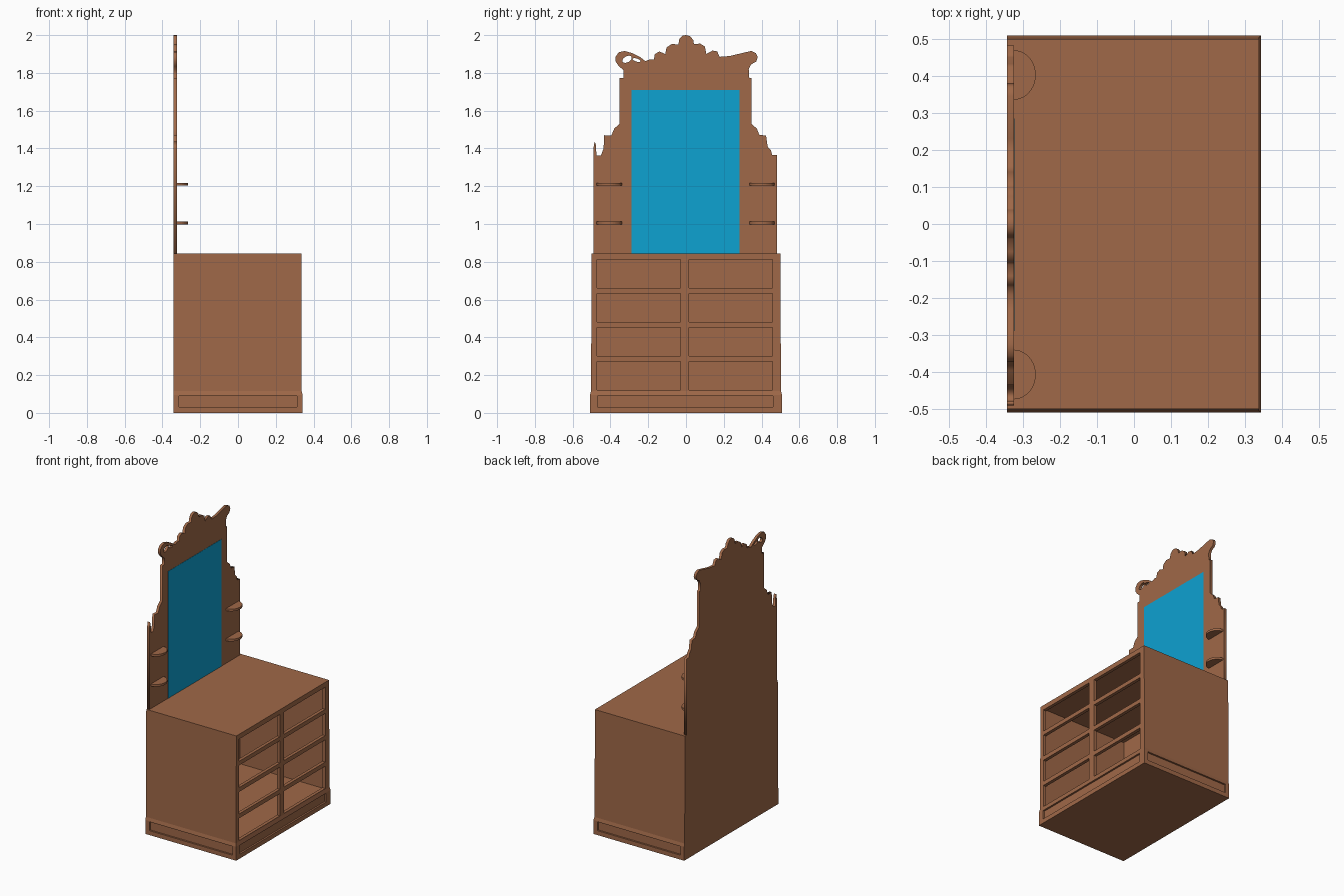
import bpy, bmesh, math

if "Cube" in bpy.data.objects:
    bpy.data.objects.remove(bpy.data.objects["Cube"])


def material(name, rgb):
    m = bpy.data.materials.new(name)
    m.diffuse_color = (*rgb, 1)
    m.use_nodes = True
    m.node_tree.nodes["Principled BSDF"].inputs["Base Color"].default_value = m.diffuse_color
    return m


wood = material("wood", (0.35, 0.14, 0.065))
glass = material("mirror_blue", (0.004, 0.36, 0.64))


def mesh_object(name, bm, mat=wood):
    bmesh.ops.recalc_face_normals(bm, faces=bm.faces)
    me = bpy.data.meshes.new(name)
    bm.to_mesh(me)
    bm.free()
    ob = bpy.data.objects.new(name, me)
    me.materials.append(mat)
    bpy.context.collection.objects.link(ob)
    return ob


def box(name, x0, x1, y0, y1, z0, z1, mat=wood):
    bm = bmesh.new()
    bmesh.ops.create_cube(bm, size=1)
    for v in bm.verts:
        v.co = ((x0 + x1) / 2 + v.co.x * (x1 - x0),
                (y0 + y1) / 2 + v.co.y * (y1 - y0),
                (z0 + z1) / 2 + v.co.z * (z1 - z0))
    return mesh_object(name, bm, mat)


# Cabinet: stacked rectangles, slightly flared at the plinth
bm = bmesh.new()
rings = []
for x, y, z in [(0.342, 0.508, 0), (0.342, 0.508, 0.095),
                (0.337, 0.503, 0.115), (0.337, 0.499, 0.845)]:
    rings.append([bm.verts.new(p) for p in
                  [(-0.342, -y, z), (x, -y, z), (x, y, z), (-0.342, y, z)]])
for a, b in zip(rings, rings[1:]):
    for i in range(4):
        j = (i + 1) % 4
        bm.faces.new((a[i], a[j], b[j], b[i]))
bm.faces.new(rings[0][::-1])
bm.faces.new(rings[-1])
cabinet = mesh_object("cabinet", bm)

# Hollow inside, eight drawer openings and plinth recesses
cutters = [box("cavity_cutter", -0.322, 0.315, -0.482, 0.482, 0.105, 0.827)]
for y0, y1 in [(-0.472, -0.03), (0.016, 0.458)]:
    for z0 in (0.122, 0.302, 0.482, 0.661):
        cutters.append(box("opening_cutter", 0.29, 0.4, y0, y1, z0, z0 + 0.151))
cutters.append(box("plinth_front_cutter", 0.33, 0.4, -0.468, 0.46, 0.03, 0.09))
for s in (-1, 1):
    y0, y1 = sorted((s * 0.496, s * 0.6))
    cutters.append(box("plinth_side_cutter", -0.313, 0.313, y0, y1, 0.03, 0.09))
bpy.context.view_layer.objects.active = cabinet
for c in cutters:
    c.hide_render = True
    mod = cabinet.modifiers.new("cut", 'BOOLEAN')
    mod.operation = 'DIFFERENCE'
    mod.solver = 'EXACT'
    mod.object = c
    bpy.ops.object.modifier_apply(modifier=mod.name)
    bpy.data.objects.remove(c, do_unlink=True)

# Carved mirror back: outline in (y, z), extruded along x
outline = [
    (-0.49, 0.845), (-0.49, 1.40), (-0.484, 1.437), (-0.477, 1.42), (-0.474, 1.362),
    (-0.45, 1.364), (-0.436, 1.40), (-0.434, 1.47), (-0.395, 1.468), (-0.38, 1.505),
    (-0.352, 1.53), (-0.352, 1.772), (-0.331, 1.772), (-0.331, 1.815),
    (-0.355, 1.835), (-0.372, 1.86), (-0.372, 1.887), (-0.355, 1.91), (-0.325, 1.916),
    (-0.285, 1.905), (-0.24, 1.882), (-0.215, 1.862), (-0.19, 1.872), (-0.17, 1.87),
    (-0.165, 1.9), (-0.14, 1.913), (-0.11, 1.9), (-0.103, 1.935), (-0.075, 1.953),
    (-0.04, 1.95), (-0.035, 1.98), (-0.018, 1.997), (0, 2.0), (0.02, 1.995),
    (0.038, 1.975), (0.042, 1.952), (0.075, 1.955), (0.1, 1.94), (0.108, 1.9),
    (0.14, 1.918), (0.165, 1.914), (0.178, 1.885), (0.23, 1.889), (0.345, 1.916),
    (0.37, 1.905), (0.38, 1.885), (0.372, 1.86), (0.345, 1.845), (0.332, 1.82),
    (0.335, 1.772), (0.347, 1.772), (0.347, 1.53), (0.375, 1.505), (0.388, 1.472),
    (0.424, 1.468), (0.432, 1.41), (0.45, 1.39), (0.456, 1.366), (0.482, 1.364),
    (0.482, 0.845)]


def ellipse(cy, cz, a, b, tilt, n=16):
    c, s = math.cos(tilt), math.sin(tilt)
    pts = []
    for i in range(n):
        t = 2 * math.pi * i / n
        u, v = a * math.cos(t), b * math.sin(t)
        pts.append((cy + u * c - v * s, cz + u * s + v * c))
    return pts


cu = bpy.data.curves.new("mirror_back", 'CURVE')
cu.dimensions = '2D'
cu.fill_mode = 'BOTH'
cu.extrude = 0.009
for pts in (outline, ellipse(-0.312, 1.872, 0.027, 0.016, 0.5),
            ellipse(-0.262, 1.868, 0.022, 0.008, -0.3)):
    sp = cu.splines.new('POLY')
    sp.points.add(len(pts) - 1)
    for p, (y, z) in zip(sp.points, pts):
        p.co = (y, z, 0, 1)
    sp.use_cyclic_u = True
cu.materials.append(wood)
back = bpy.data.objects.new("mirror_back", cu)
back.rotation_euler = (math.pi / 2, 0, math.pi / 2)
back.location.x = -0.333
bpy.context.collection.objects.link(back)
bpy.ops.object.select_all(action='DESELECT')
back.select_set(True)
bpy.context.view_layer.objects.active = back
bpy.ops.object.convert(target='MESH')

# Mirror glass
box("mirror_glass", -0.326, -0.3225, -0.289, 0.284, 0.845, 1.71, glass)

# Half-round shelves on both sides of the mirror
for yc in (-0.406, 0.402):
    for z0 in (0.998, 1.203):
        bm = bmesh.new()
        n = 20
        arc = [(-0.328, yc - 0.067, z0)]
        for i in range(n + 1):
            t = -math.pi / 2 + math.pi * i / n
            arc.append((-0.325 + 0.06 * math.cos(t), yc + 0.067 * math.sin(t), z0))
        arc.append((-0.328, yc + 0.067, z0))
        face = bm.faces.new([bm.verts.new(p) for p in arc])
        ext = bmesh.ops.extrude_face_region(bm, geom=[face])
        for v in ext["geom"]:
            if isinstance(v, bmesh.types.BMVert):
                v.co.z += 0.015
        mesh_object("shelf", bm)
